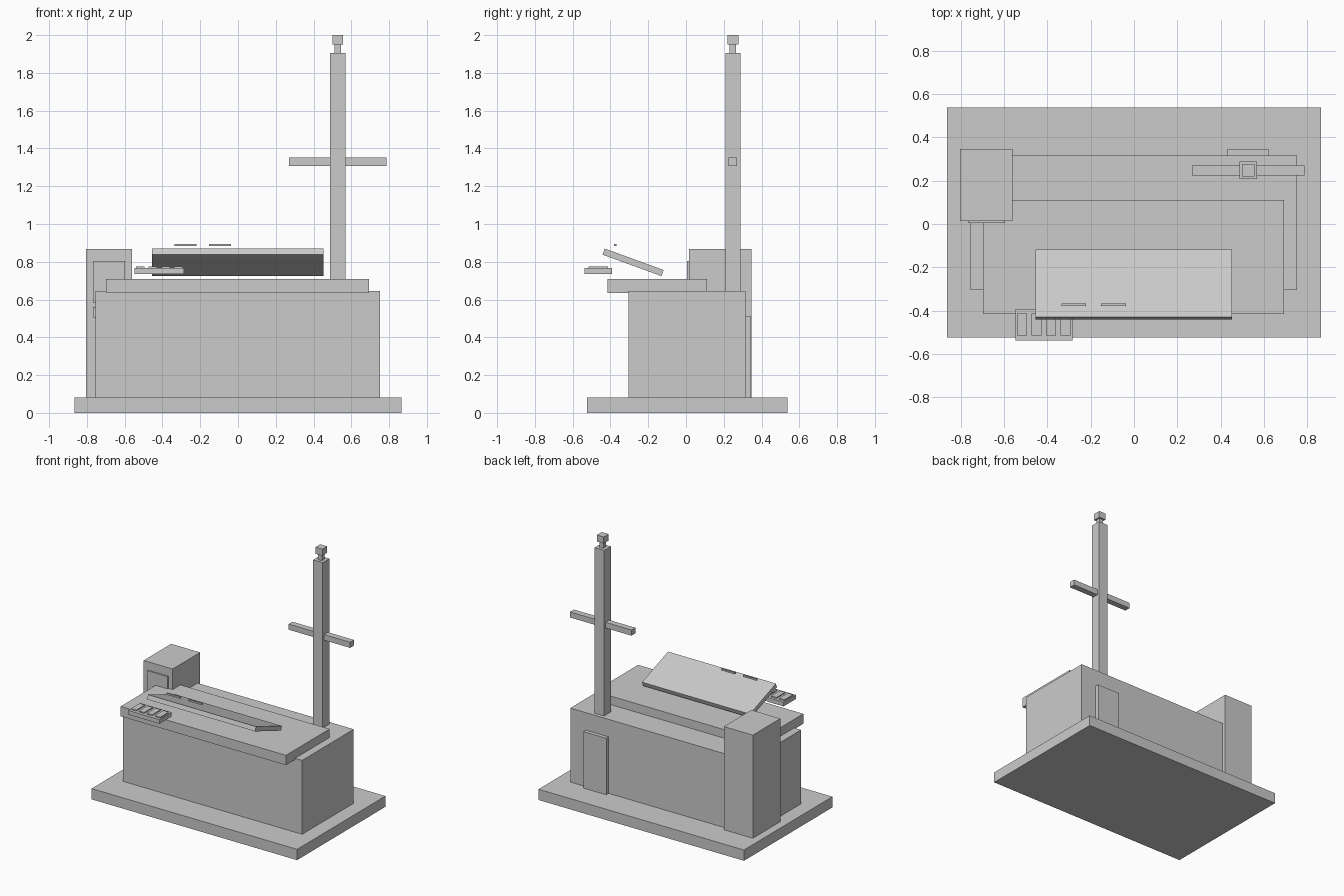
import bpy
import bmesh
import math
from mathutils import Matrix, Vector

default_cube = bpy.data.objects.get("Cube")
if default_cube:
    bpy.data.objects.remove(default_cube, do_unlink=True)


def make_material(name, colour):
    material = bpy.data.materials.new(name)
    material.use_nodes = True
    material.diffuse_color = colour
    material.node_tree.nodes["Principled BSDF"].inputs["Base Color"].default_value = colour
    return material


grey = make_material("plain grey", (0.6, 0.6, 0.6, 1))


def make_box(name, x_range, y_range, z_range, tilt=0):
    """Flat-sided block spanning the given ranges, tilted about its own x axis."""
    ranges = (x_range, y_range, z_range)
    centre = Vector([(low + high) / 2 for low, high in ranges])
    size = Vector([high - low for low, high in ranges])
    mesh = bpy.data.meshes.new(name)
    bm = bmesh.new()
    bmesh.ops.create_cube(bm, size=1, matrix=Matrix.Diagonal(size).to_4x4())
    bm.to_mesh(mesh)
    bm.free()
    mesh.materials.append(grey)
    block = bpy.data.objects.new(name, mesh)
    block.location = centre
    block.rotation_euler.x = tilt
    bpy.context.collection.objects.link(block)
    return block


def make_post(name, centre_x, centre_y, width, z_range):
    """Square upright centred on the mast axis."""
    half = width / 2
    return make_box(name, (centre_x - half, centre_x + half),
                    (centre_y - half, centre_y + half), z_range)


# Ground plinth and main building
make_box("base_plinth", (-0.865, 0.865), (-0.525, 0.538), (0, 0.082))
make_box("main_body", (-0.755, 0.753), (-0.304, 0.316), (0.08, 0.645))
make_box("roof_slab", (-0.698, 0.694), (-0.415, 0.11), (0.635, 0.71))

# Corner tower with its front panels
make_box("corner_tower", (-0.805, -0.561), (0.015, 0.346), (0.08, 0.867))
for label, heights in (("upper", (0.585, 0.803)), ("lower", (0.505, 0.56))):
    make_box(label + "_tower_panel", (-0.768, -0.597), (0.005, 0.02), heights)

# Back door
make_box("back_door", (0.43, 0.623), (0.31, 0.345), (0.08, 0.512))

# Mast with neck, cap and crossarm
mast_x, mast_y = 0.528, 0.248
make_post("mast", mast_x, mast_y, 0.08, (0.64, 1.905))
make_post("mast_neck", mast_x, mast_y, 0.033, (1.9, 1.955))
make_post("mast_cap", mast_x, mast_y, 0.058, (1.95, 2))
make_box("mast_crossarm", (mast_x - 0.259, mast_x + 0.259),
         (mast_y - 0.023, mast_y + 0.023), (1.308, 1.351))

# Tilted board raised towards the front
make_box("tilted_board", (-0.456, 0.453), (-0.446, -0.114), (0.78, 0.814),
         tilt=-math.radians(20))

# Two thin bars above the board
for side, left_edge in (("right", -0.336), ("left", -0.153)):
    make_box(side + "_thin_bar", (left_edge, left_edge + 0.115),
             (-0.38, -0.367), (0.883, 0.895))

# Control tray with a row of keys
make_box("control_tray", (-0.548, -0.285), (-0.538, -0.392), (0.735, 0.767))
key_count = 4
for index in range(key_count):
    key_left = -0.54 + index * 0.067
    make_box("tray_key_" + str(index + 1), (key_left, key_left + 0.045),
             (-0.516, -0.413), (0.765, 0.775))
